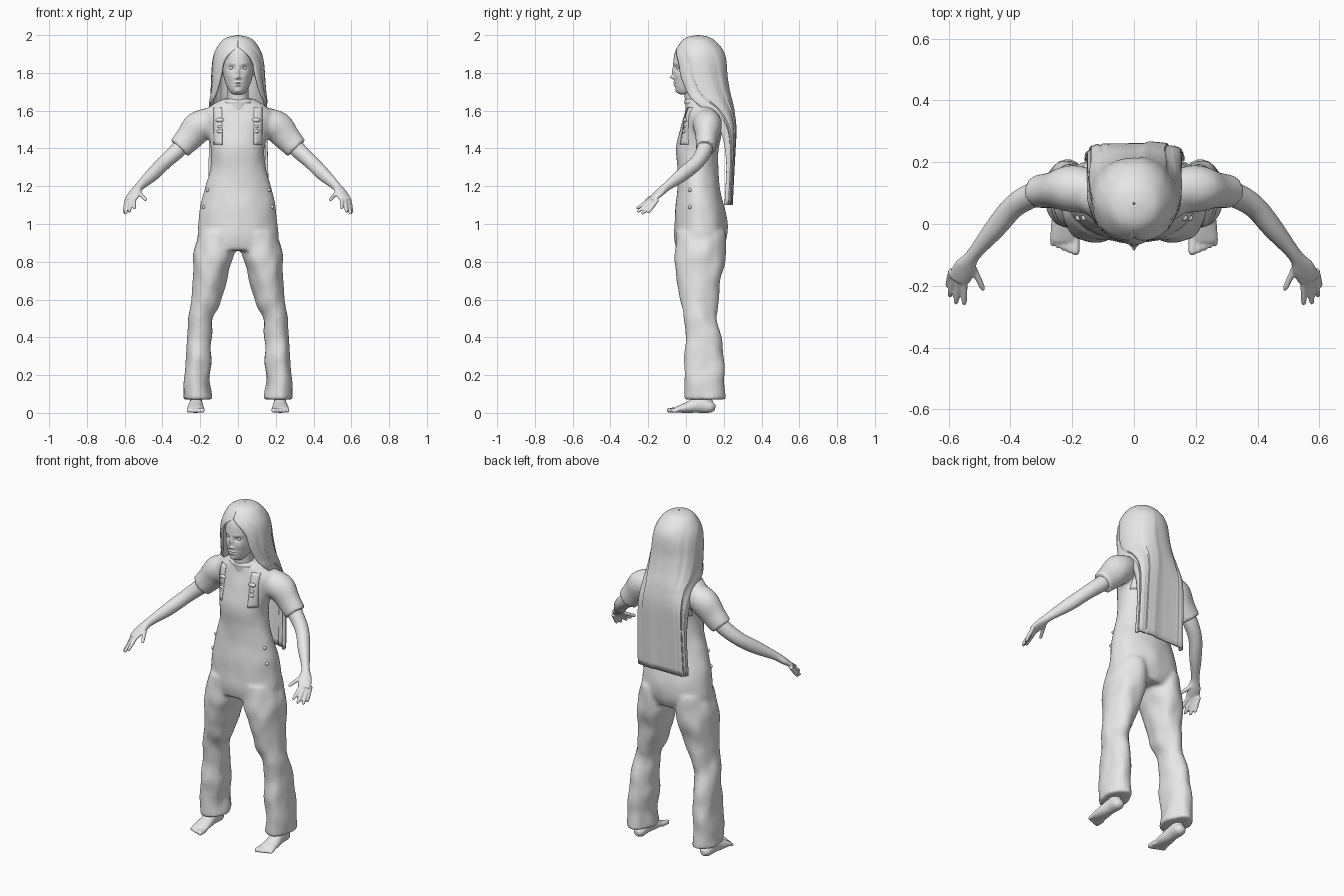
import bpy, bmesh, math, random
from math import sin, cos, pi, exp, radians
from mathutils import Vector, noise

random.seed(4)
if "Cube" in bpy.data.objects:
    bpy.data.objects.remove(bpy.data.objects["Cube"])

clay = bpy.data.materials.new("light_grey")
clay.use_nodes = True
clay.diffuse_color = (0.8, 0.8, 0.8, 1)
clay.node_tree.nodes["Principled BSDF"].inputs["Base Color"].default_value = (0.8, 0.8, 0.8, 1)


def finish(bm, name, voxel=0, relax=0, angle=60):
    """Turn a bmesh into a shaded object, optionally fused by voxel remesh."""
    bmesh.ops.recalc_face_normals(bm, faces=bm.faces)
    mesh = bpy.data.meshes.new(name)
    bm.to_mesh(mesh)
    bm.free()
    obj = bpy.data.objects.new(name, mesh)
    bpy.context.collection.objects.link(obj)
    mesh.materials.append(clay)
    mesh.shade_smooth()
    if voxel:
        fuse = obj.modifiers.new("fuse", 'REMESH')
        fuse.mode, fuse.voxel_size, fuse.use_smooth_shade = 'VOXEL', voxel, True
        soft = obj.modifiers.new("soften", 'SMOOTH')
        soft.factor, soft.iterations = 0.5, relax
    else:
        mesh.set_sharp_from_angle(angle=radians(angle))
    return obj


def spline(keys, steps):
    """Catmull-Rom interpolation of tuples."""
    rows = []
    for i in range(len(keys) - 1):
        a, b = keys[max(i - 1, 0)], keys[i]
        c, d = keys[i + 1], keys[min(i + 2, len(keys) - 1)]
        for s in range(steps):
            t = s / steps
            rows.append([q + t / 2 * (r - p + t * (2 * p - 5 * q + 4 * r - w + t * (3 * (q - r) + w - p)))
                         for p, q, r, w in zip(a, b, c, d)])
    return rows + [list(keys[-1])]


def loft(bm, keys, sides=32, steps=6, flat=True, mirror=1, folds=0):
    """Skin elliptical rings x, y, z, rx, ry; flat rings are horizontal."""
    rows, rings = spline(keys, steps), []
    for i, (x, y, z, rx, ry) in enumerate(rows):
        u, v = Vector((1, 0, 0)), Vector((0, 1, 0))
        if not flat:
            t = Vector(rows[min(i + 1, len(rows) - 1)][:3]) - Vector(rows[max(i - 1, 0)][:3])
            u = Vector((0, 0, 1)).cross(t).normalized()
            v = t.cross(u).normalized()
        ring = []
        for k in range(sides):
            a = 2 * pi * k / sides
            out = u * cos(a) * rx + v * sin(a) * ry
            p = Vector((x, y, z)) + out
            p += out.normalized() * folds * noise.noise(Vector((p.x * 14, p.y * 14, p.z * 9)))
            ring.append(bm.verts.new((p.x * mirror, p.y, p.z)))
        rings.append(ring)
    for lo, hi in zip(rings, rings[1:]):
        for k in range(sides):
            j = (k + 1) % sides
            bm.faces.new((lo[k], lo[j], hi[j], hi[k]))
    bm.faces.new(rings[0])
    bm.faces.new(rings[-1])


# Shirt, torso, sleeves and loose trouser legs, fused into one garment
bm = bmesh.new()
torso = [(1.665, .075, .075, .07), (1.635, .085, .13, .085), (1.58, .09, .19, .1), (1.5, .08, .165, .112),
         (1.4, .06, .142, .115), (1.3, .062, .148, .108), (1.2, .065, .172, .112), (1.1, .073, .198, .128),
         (1, .08, .21, .14), (.92, .078, .215, .138), (.86, .07, .19, .12)]
loft(bm, [(0, y, z, rx, ry) for z, y, rx, ry in torso], sides=48, folds=.005)
leg = [(.11, .08, .96, .09, .13), (.122, .076, .85, .112, .133), (.143, .07, .75, .098, .125),
       (.168, .066, .6, .083, .1), (.195, .078, .5, .068, .088), (.21, .092, .35, .066, .1),
       (.215, .1, .2, .07, .107), (.217, .1, .07, .073, .11)]
sleeve = [(.12, .1, 1.55, .07, .07), (.2, .115, 1.52, .075, .083), (.255, .112, 1.46, .06, .075),
          (.31, .105, 1.4, .054, .064)]
for side in (1, -1):
    loft(bm, leg, mirror=side, folds=.014)
    loft(bm, sleeve, flat=False, mirror=side, folds=.004)
garment = finish(bm, "dungarees_and_shirt", .011, 4)

# Arms, hands and feet
bm = bmesh.new()
arm = [(.24, .11, 1.48, .045, .045), (.31, .1, 1.4, .042, .044), (.385, .06, 1.33, .038, .039),
       (.45, -.015, 1.265, .034, .037), (.52, -.1, 1.2, .023, .024), (.545, -.14, 1.165, .036, .02),
       (.565, -.175, 1.135, .036, .014), (.57, -.185, 1.127, .028, .01)]
fingers = [((.549, -.175, 1.14), (.549, -.262, 1.08)), ((.565, -.17, 1.135), (.576, -.258, 1.062)),
           ((.579, -.16, 1.13), (.596, -.235, 1.052)), ((.59, -.15, 1.13), (.603, -.203, 1.057)),
           ((.53, -.12, 1.175), (.486, -.215, 1.125))]
ankle = [(.222, .1, .2, .035, .042), (.222, .1, .09, .032, .038), (.222, .105, .03, .034, .04)]
foot = [(.22, .155, .03, .015, .015), (.22, .13, .032, .034, .032), (.222, .07, .042, .036, .042),
        (.224, .01, .029, .043, .03), (.225, -.045, .018, .046, .017), (.225, -.06, .015, .04, .011)]
for side in (1, -1):
    loft(bm, arm, sides=20, flat=False, mirror=side)
    for base, tip in fingers:
        base, tip = Vector(base), Vector(tip)
        rads = ((0, .011), (.5, .0105), (.9, .009), (1, .004))
        loft(bm, [(*base.lerp(tip, f), r, r) for f, r in rads], 10, 3, False, side)
    loft(bm, ankle, sides=20, mirror=side)
    loft(bm, foot, sides=20, flat=False, mirror=side)
    for n in range(5):
        x, r = .189 + .0185 * n, .0135 - .0012 * n
        end = -.1 + .007 * n
        loft(bm, [(x, -.04, .016, r, r), (x, end + .01, r, r, r), (x, end, r, r / 2, r / 2)], 10, 3, False, side)
finish(bm, "arms_and_feet", .005, 2)

# Neck
bm = bmesh.new()
loft(bm, [(0, .06, 1.6, .066, .062), (0, .05, 1.66, .056, .056), (0, .045, 1.76, .054, .06)])
finish(bm, "neck")

# Head with a face shaped by soft bumps: x, z, height, width, tallness
bm = bmesh.new()
skull = [(1.685, -.012, .012, .014), (1.692, -.006, .034, .034), (1.715, .012, .052, .066),
         (1.75, .035, .068, .096), (1.8, .05, .08, .115), (1.87, .055, .086, .121),
         (1.93, .06, .08, .11), (1.97, .06, .045, .065)]
loft(bm, [(0, y, z, rx, ry) for z, y, rx, ry in skull], sides=144, steps=12)
bumps = [(0, 1.805, .01, .008, .024), (0, 1.777, .02, .009, .009), (0, 1.749, .008, .018, .005),
         (0, 1.735, .008, .015, .005), (0, 1.742, -.007, .02, .0025), (0, 1.703, .007, .02, .012)]
for s in (1, -1):
    bumps += [(s * .034, 1.826, -.012, .017, .012), (s * .013, 1.773, .007, .006, .006),
              (s * .035, 1.85, .003, .02, .006), (s * .045, 1.785, .004, .018, .018)]
for v in bm.verts:
    if v.co.y < 0.03:
        v.co.y -= sum(h * exp(-((v.co.x - x) / w) ** 2 - ((v.co.z - z) / t) ** 2) for x, z, h, w, t in bumps)
finish(bm, "head", angle=80)


def ball(bm, place, radius, stretch=(1, 1, 1)):
    made = bmesh.ops.create_uvsphere(bm, u_segments=16, v_segments=10, radius=radius)
    for v in made["verts"]:
        v.co = Vector(place) + v.co * Vector(stretch)


# Eyeballs and ears
bm = bmesh.new()
for s in (1, -1):
    ball(bm, (s * .034, -.037, 1.826), .0135, (1.1, 1, .75))
    ball(bm, (s * .088, .055, 1.81), .03, (.3, .6, 1))
finish(bm, "eyes_and_ears")

# Long hair: z, centre y, half width, depth, sweep from the back in degrees, squareness
locks = [(2, .065, .004, .004, 180, 1), (1.992, .065, .045, .05, 180, 1), (1.975, .066, .08, .082, 180, 1),
         (1.94, .07, .108, .114, 180, 1), (1.9, .072, .127, .135, 157, 1), (1.85, .075, .137, .141, 144, .95),
         (1.78, .08, .142, .14, 139, .9), (1.7, .095, .148, .138, 128, .85), (1.65, .105, .154, .14, 112, .8),
         (1.6, .13, .154, .125, 98, .7), (1.5, .19, .155, .075, 92, .55), (1.35, .212, .158, .046, 90, .5),
         (1.1, .203, .164, .042, 90, .5)]
bm = bmesh.new()
columns = 56
ripple = [random.uniform(-.005, .003) for c in range(columns // 2 + 1)]
grid = []
for z, cy, rx, ry, sweep, square in spline(locks, 5):
    row = []
    depth = min(1, max(0, (1.99 - z) * 5))
    for c in range(columns + 1):
        a = radians(min(sweep, 180)) * (2 * c / columns - 1)
        grow = ripple[c // 2] * depth
        x = math.copysign(abs(sin(a)) ** square, a) * (rx + grow)
        y = cy + math.copysign(abs(cos(a)) ** square, cos(a)) * (ry + grow)
        row.append(bm.verts.new((x, y, z)))
    grid.append(row)
for up, down in zip(grid, grid[1:]):
    for c in range(columns):
        bm.faces.new((up[c], up[c + 1], down[c + 1], down[c]))
bmesh.ops.remove_doubles(bm, verts=bm.verts, dist=.0002)
hair = finish(bm, "long_hair", angle=35)
shell = hair.modifiers.new("thickness", 'SOLIDIFY')
shell.thickness, shell.offset = .014, -1
if max(hair.data.polygons, key=lambda p: p.center.y).normal.y < 0:
    hair.data.flip_normals()

# Straps, buckles, side buttons and collar laid on the garment surface
bpy.context.view_layer.update()
surface = garment.evaluated_get(bpy.context.evaluated_depsgraph_get())


def touch(start, direction):
    hit, place, normal, face = surface.ray_cast(Vector(start), Vector(direction))
    return place


bm = bmesh.new()
for s in (1, -1):
    for facing in (1, -1):
        rows = []
        for n in range(12):
            z = 1.42 + .018 * n
            rows.append([bm.verts.new(touch((s * x, -facing, z), (0, facing, 0)) - Vector((0, .004 * facing, 0)))
                         for x in (.085, .1, .115, .13)])
        for lo, hi in zip(rows, rows[1:]):
            for k in range(3):
                bm.faces.new((lo[k], lo[k + 1], hi[k + 1], hi[k]))
finish(bm, "straps").modifiers.new("thickness", 'SOLIDIFY').thickness = .006

bm = bmesh.new()
for s in (1, -1):
    for z, size in ((1.55, .02), (1.515, .013), (1.49, .016)):
        ball(bm, touch((s * .095, -1, z), (0, 1, 0)), size, (1.2, .6, .6))
    for z in (1.18, 1.09):
        ball(bm, touch((s, .02, z), (-s, 0, 0)), .01)
finish(bm, "buckles_and_buttons")

bm = bmesh.new()
loft(bm, [(0, .068, 1.636, .088, .076), (0, .066, 1.65, .086, .075), (0, .064, 1.662, .074, .066)], sides=40)
finish(bm, "collar")
